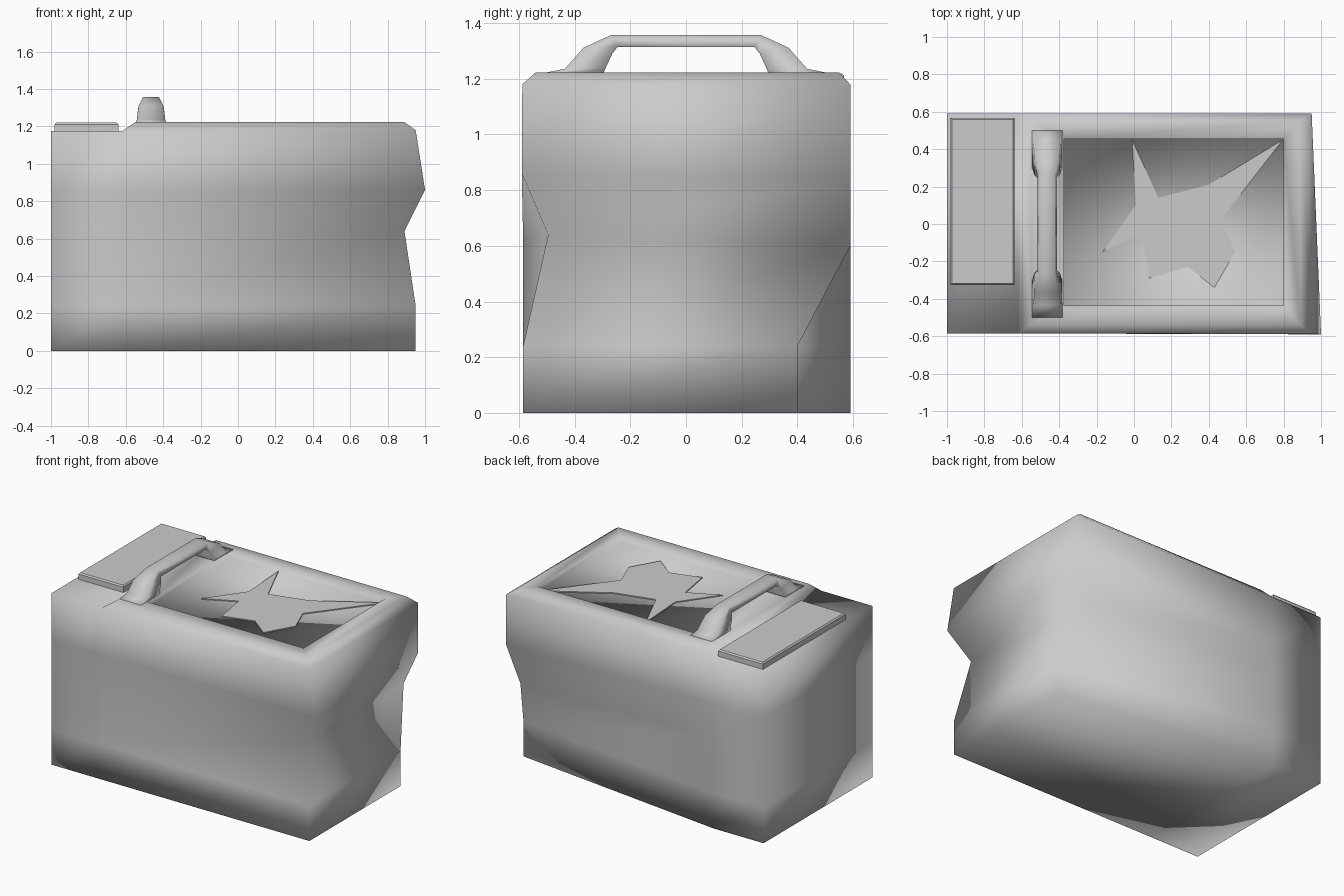
import bpy, bmesh

if "Cube" in bpy.data.objects:
    bpy.data.objects.remove(bpy.data.objects["Cube"])


def make_object(name, rings, faces=(), cap_start=True, cap_end=True, smooth=True):
    """Skin a list of equal-length closed rings, with optional extra faces."""
    bm = bmesh.new()
    loops = [[bm.verts.new(p) for p in ring] for ring in rings]
    n = len(rings[0])
    for a, b in zip(loops, loops[1:]):
        for i in range(n):
            j = (i + 1) % n
            bm.faces.new((a[i], a[j], b[j], b[i]))
    if cap_start:
        bm.faces.new(loops[0][::-1])
    if cap_end:
        bm.faces.new(loops[-1])
    for build in faces:
        build(bm, loops)
    bmesh.ops.recalc_face_normals(bm, faces=bm.faces)
    me = bpy.data.meshes.new(name)
    bm.to_mesh(me)
    bm.free()
    me.polygons.foreach_set("use_smooth", [smooth] * len(me.polygons))
    ob = bpy.data.objects.new(name, me)
    bpy.context.collection.objects.link(ob)
    return ob


def rect(x0, x1, y0, y1, z):
    return [(x0, y0, z), (x1, y0, z), (x1, y1, z), (x0, y1, z)]


# Body: dented right-hand corners, straight left end
front_corner = [(.95, -.585, 0), (.95, -.585, .24), (.89, -.495, .64),
                (1.0, -.59, .86), (.95, -.588, 1.18)]
back_corner = [(.95, .40, 0), (.95, .40, .24), (.84, .59, .60),
               (.95, .59, .84), (.95, .59, 1.18)]
body_rings = []
for f, b in zip(front_corner, back_corner):
    zl = min((f[2] + b[2]) / 2, 1.175)
    body_rings.append([(-1, -.585, zl), (-.62, -.585, zl), f,
                       b, (-.62, .59, zl), (-1, .59, zl)])


def body_top(bm, loops):
    lf, mf, rf, rb, mb, lb = loops[-1]
    bm.faces.new((lf, mf, mb, lb))                    # low shelf under the cap plate
    ring = [mf, rf, rb, mb]
    # rounded shoulder, recess rim, recess floor
    for pts in (rect(-.55, .89, -.54, .55, 1.223),
                rect(-.375, .80, -.435, .455, 1.223),
                rect(-.375, .80, -.435, .455, 1.187)):
        new = [bm.verts.new(p) for p in pts]
        for i in range(4):
            j = (i + 1) % 4
            bm.faces.new((ring[i], ring[j], new[j], new[i]))
        ring = new
    bm.faces.new(ring)


make_object("can_body", body_rings, [body_top], cap_end=False)

# Splash-shaped flat patch in the recess
splash = [(-.01, .45), (.01, .10), (-.17, -.15), (.04, -.05), (.08, -.29), (.29, -.23),
          (.43, -.34), (.54, -.15), (.47, .03), (.795, .45), (.40, .21), (.13, .14)]
make_object("recess_splash", [[(x, y, z) for x, y in splash] for z in (1.186, 1.194)],
            smooth=False)

# Raised plate on the shelf
make_object("cap_plate", [rect(-.98, -.64, -.325, .568, 1.17),
                          rect(-.98, -.64, -.325, .568, 1.211),
                          rect(-.972, -.648, -.317, .56, 1.22)], smooth=False)

# Carry handle: (outer y, z), (inner y, z), outer and inner half width
half = [((.54, 1.215), (.30, 1.21), .085, .085),
        ((.435, 1.236), (.29, 1.236), .076, .076),
        ((.368, 1.312), (.265, 1.29), .066, .07),
        ((.27, 1.357), (.245, 1.315), .043, .052)]
stations = [(-1, s) for s in half] + [(1, s) for s in reversed(half)]
handle_rings = []
for side, ((yo, zo), (yi, zi), wo, wi) in stations:
    x = -.465
    handle_rings.append([(x - wo, side * yo, zo), (x + wo, side * yo, zo),
                         (x + wi, side * yi, zi), (x - wi, side * yi, zi)])
make_object("carry_handle", handle_rings)
